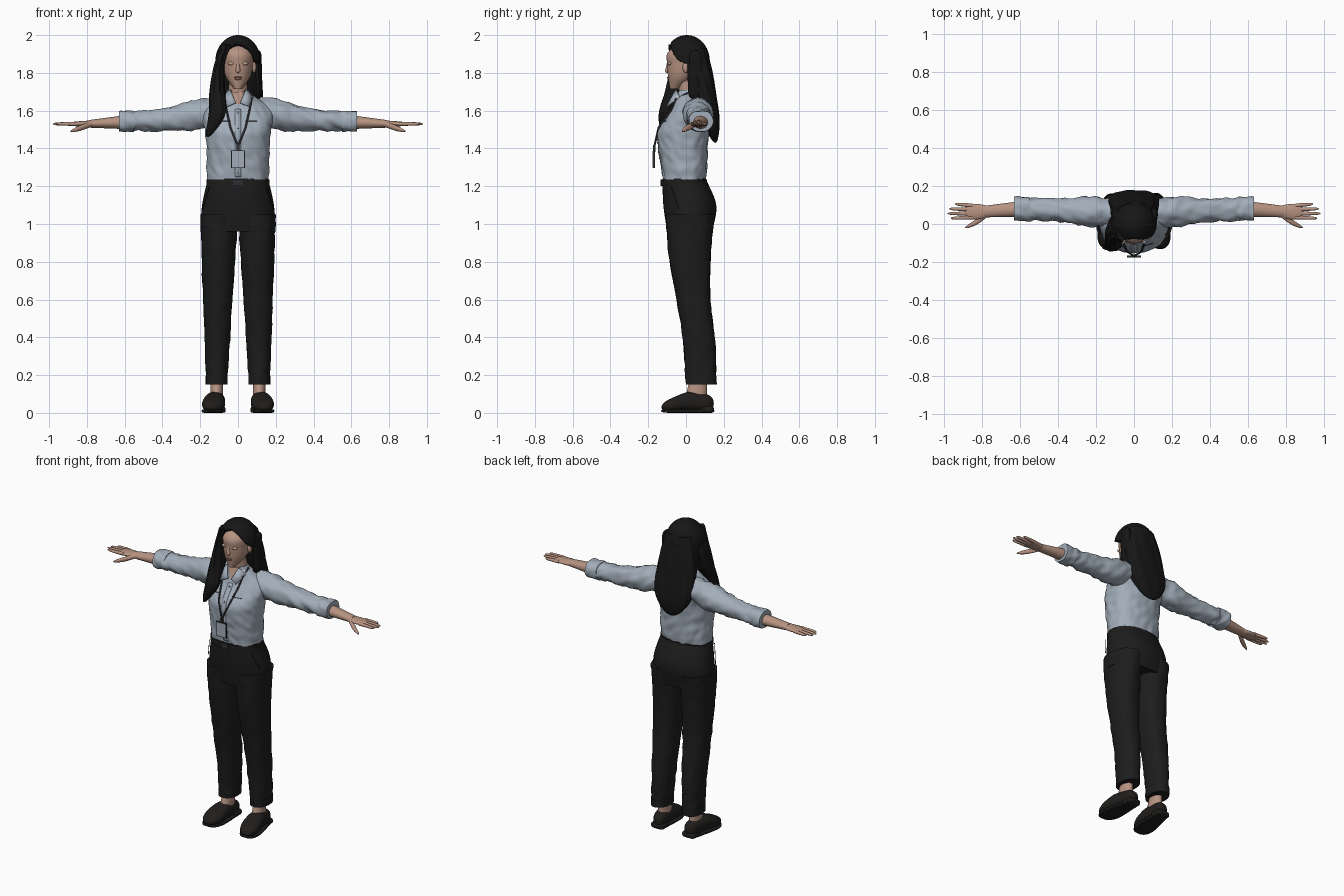
import bpy, bmesh, math
from mathutils import Vector, noise
from mathutils.bvhtree import BVHTree

default_cube = bpy.data.objects.get("Cube")
if default_cube:
    bpy.data.objects.remove(default_cube)

def material(name, *rgb):
    mat = bpy.data.materials.new(name)
    mat.use_nodes = True
    mat.diffuse_color = (*rgb, 1)
    mat.node_tree.nodes["Principled BSDF"].inputs["Base Color"].default_value = (*rgb, 1)
    return mat

SKIN = material("skin", .47, .29, .22)
LIPS = material("lips", .36, .18, .15)
LIDS = material("eyelids", .47, .33, .25)
SHIRT = material("pale blue cloth", .36, .42, .49)
TROUSER = material("black cloth", .012, .012, .012)
HAIR = material("black hair", .008, .008, .008)
LEATHER = material("black leather", .014, .013, .012)
STRAP = material("dark strap", .03, .03, .035)

def finish(name, bm, *mats):
    bmesh.ops.recalc_face_normals(bm, faces=bm.faces)
    mesh = bpy.data.meshes.new(name)
    bm.to_mesh(mesh)
    bm.free()
    for mat in mats:
        mesh.materials.append(mat)
    ob = bpy.data.objects.new(name, mesh)
    bpy.context.collection.objects.link(ob)
    return ob

def along(values, t):
    """Smooth value at t from a number or a list of evenly spread values."""
    if not isinstance(values, list):
        return values
    pts = [2 * values[0] - values[1], *values, 2 * values[-1] - values[-2]]
    i = min(int(t * (len(values) - 1)), len(values) - 2)
    t = t * (len(values) - 1) - i
    a, b, c, d = pts[i:i + 4]
    return b + t / 2 * (c - a + t * (2 * a - 5 * b + 4 * c - d + t * (3 * b - a - 3 * c + d)))

def loft(name, mats, x, y, z, wide, deep=None, axis="Z", power=2, ends=0,
         detail=1, crumple=0, strands=0, rule=None, cut=None):
    """Rings across an axis; ends rounds off the far end (1) or both (2)."""
    deep = wide if deep is None else deep
    across, over = {"Z": "xy", "X": "yz", "Y": "xz"}[axis]
    sides, count = 48 * detail, 32 * detail
    bm = bmesh.new()
    rings = []
    for k in range(count + 1):
        t = (1 - math.cos(math.pi * k / count)) / 2
        reach = (0, t, abs(2 * t - 1))[ends]
        taper = max(math.sqrt(1 - reach ** 8), .03)
        centre = Vector((along(x, t), along(y, t), along(z, t)))
        half_wide, half_deep = along(wide, t) * taper, along(deep, t) * taper
        ring = []
        for i in range(sides):
            angle = math.tau * i / sides
            c, s = math.cos(angle), math.sin(angle)
            off = Vector()
            setattr(off, across, half_wide * math.copysign(abs(c) ** (2 / power), c))
            setattr(off, over, half_deep * math.copysign(abs(s) ** (2 / power), s))
            off *= 1 + strands * math.cos(angle * 9 + centre.z * 14)
            p = centre + off
            p += off.normalized() * crumple * noise.noise(p * 22 + Vector((0, 0, p.x * 18)))
            ring.append(bm.verts.new(p))
        rings.append(ring)
    for low, high in zip(rings, rings[1:]):
        for i in range(sides):
            bm.faces.new((low[i], low[i - 1], high[i - 1], high[i]))
    if cut:
        bmesh.ops.delete(bm, geom=[f for f in bm.faces if cut(f.calc_center_median())], context="FACES")
    else:
        bm.faces.new(rings[0])
        bm.faces.new(rings[-1])
    if rule:
        for f in bm.faces:
            f.material_index = rule(f.calc_center_median())
    return finish(name, bm, *(mats if isinstance(mats, list) else [mats]))

def solid(name, mat, loc, scale, make, **options):
    bm = bmesh.new()
    make(bm, **options)
    for v in bm.verts:
        v.co = Vector(loc) + v.co * Vector(scale)
    finish(name, bm, mat)

def ball(name, mat, loc, scale):
    solid(name, mat, loc, scale, bmesh.ops.create_uvsphere, u_segments=20, v_segments=12, radius=1)

def box(name, mat, loc, scale):
    solid(name, mat, loc, scale, bmesh.ops.create_cube, size=1)

def cord(name, mat, points, radius):
    curve = bpy.data.curves.new(name, "CURVE")
    curve.dimensions, curve.bevel_depth = "3D", radius
    spline = curve.splines.new("POLY")
    spline.points.add(len(points) - 1)
    for point, co in zip(spline.points, points):
        point.co = (*co, 1)
    curve.materials.append(mat)
    bpy.context.collection.objects.link(bpy.data.objects.new(name, curve))

def thicken(ob, amount):
    mod = ob.modifiers.new("thickness", "SOLIDIFY")
    mod.thickness, mod.offset = amount, -1

# Shirt body with an open neck
shirt = loft("shirt", [SHIRT, SKIN], 0, [-.01, -.01, -.015, -.01, .03, .01], [1.2, 1.7],
             [.16, .165, .165, .175, .18, .055], [.11, .12, .13, .135, .11, .055],
             power=2.3, detail=2, crumple=.007, rule=lambda c: int(c.y < 0 and abs(c.x) < (c.z - 1.625) * .55))
chest = BVHTree.FromPolygons([v.co for v in shirt.data.vertices], [p.vertices for p in shirt.data.polygons])

def on_chest(x, z, gap=.002):
    hit = chest.ray_cast(Vector((x, -1, z)), Vector((0, 1, 0)))[0]
    return Vector((x, hit.y - gap, z))

# Placket, buttons, pocket seams and collar
bm = bmesh.new()
columns = [[bm.verts.new(on_chest(x, 1.25 + .012 * i)) for i in range(31)] for x in (-.016, 0, .016)]
for a, b in zip(columns, columns[1:]):
    for i in range(30):
        bm.faces.new((a[i], b[i], b[i + 1], a[i + 1]))
thicken(finish("placket", bm, SHIRT), .003)
for i in range(5):
    ball("button", SHIRT, on_chest(0, 1.27 + i * .08), (.006, .004, .006))
thicken(loft("collar_band", SHIRT, 0, [.02, .005], [1.655, 1.71], [.085, .057], [.075, .055],
             cut=lambda c: c.y < 0 and abs(c.x) < (c.z - 1.62) * .45), .005)
flap = (.04, -.05, 1.71), (.01, -.085, 1.64), (.055, -.1, 1.62), (.08, -.03, 1.67)
for side in (-1, 1):
    cord("pocket_seam", STRAP, [on_chest(side * (.04 + .01 * i), 1.545) for i in range(7)], .002)
    bm = bmesh.new()
    bm.faces.new([bm.verts.new((side * x, y, z)) for x, y, z in flap])
    thicken(finish("collar_flap", bm, SHIRT), .006)

# Arms and hands
def arm_part(name, mat, start, stop, *shape, **options):
    loft(name, mat, [side * start, side * stop], *shape, axis="X", **options)

for side in (-1, 1):
    arm_part("sleeve", SHIRT, .1, .58, [.06, .08], [1.6, 1.57, 1.55, 1.545],
             [.07, .08, .065, .06, .06], [.07, .08, .065, .055, .05], crumple=.012)
    arm_part("cuff", SHIRT, .55, .63, .08, 1.544, .063, .055, power=2.3, crumple=.006)
    arm_part("forearm", SKIN, .58, .79, [.08, .065], [1.54, 1.53], [.042, .03], [.038, .02])
    arm_part("palm", SKIN, .76, .89, .065, 1.53, [.028, .038, .042, .04], [.02, .015, .012], ends=1)
    for i in range(4):
        arm_part("finger", SKIN, .85, .98 - .012 * (i - 1.2) ** 2,
                 [.034 + .021 * i, .03 + .025 * i], 1.53, [.011, .008], ends=1)
    arm_part("thumb", SKIN, .77, .888, [.05, .01, -.02], [1.53, 1.49], [.013, .015, .008], ends=1)

# Trousers and belt
loft("trouser_hips", TROUSER, 0, [-.01, .02, .02], [1.24, .96], [.16, .19, .2], [.115, .14, .12], power=2.2)
for side in (-1, 1):
    loft("trouser_leg", TROUSER, [side * .1, side * .113], [.02, .02, .04, .07, .08], [1.05, .15],
         [.1, .055], [.13, .11, .09, .085, .08], power=2.2, crumple=.006)
    loft("trouser_hem", TROUSER, side * .113, .08, [.15, .195], .058, .081, power=2.2)
    cord("side_pocket_seam", STRAP, [(side * .15, -.08, 1.2), (side * .186, -.04, 1.08)], .002)
loft("belt", LEATHER, 0, -.01, [1.2, 1.236], .167, .12, power=2.2)
box("buckle", STRAP, (0, -.13, 1.218), (.045, .01, .034))

# Feet and loafers
shoe_width = [.04, .045, .055, .06, .045]
for side in (-1, 1):
    foot = [side * .11, side * .137]
    loft("ankle", SKIN, side * .113, [.075, .05], [.24, .06], [.03, .035], [.038, .06])
    loft("shoe", LEATHER, foot, [.147, -.13], [.05, .055, .06, .045, .03], shoe_width,
         [.045, .05, .05, .04, .025], axis="Y", power=2.3, ends=2)
    loft("shoe_tongue", LEATHER, side * .125, [.03, -.07], [.09, .06], .034, .02, axis="Y", ends=2)
    loft("sole", LEATHER, foot, [.15, -.132], .01, [w + .002 for w in shoe_width], .01, axis="Y", power=5, ends=2)
    loft("heel", LEATHER, side * .112, [.148, .07], .018, .045, .018, axis="Y", power=4, ends=2)

# Neck, head and features
loft("neck", SKIN, 0, [.02, .005], [1.62, 1.78], [.056, .046], .05)
loft("head", SKIN, 0, [-.06, -.02, 0, .005, .01], [1.715, 1.975],
     [.02, .065, .08, .08, .02], [.025, .075, .1, .1, .02])
loft("nose", SKIN, 0, [-.09, -.1], [1.87, 1.8], [.008, .01, .016], ends=1)
ball("upper_lip", LIPS, (0, -.093, 1.776), (.023, .008, .005))
ball("lower_lip", LIPS, (0, -.091, 1.768), (.02, .008, .006))
for side in (-1, 1):
    ball("eyelid", LIDS, (side * .035, -.087, 1.85), (.02, .01, .01))
    ball("ear", SKIN, (side * .085, 0, 1.83), (.012, .018, .03))

# Hair cap, opened round the face with an evened rim
bm = bmesh.new()
bmesh.ops.create_uvsphere(bm, u_segments=72, v_segments=56, radius=1)
for v in bm.verts:
    v.co = Vector((0, .004, 1.862)) + v.co * Vector((.12, .122, .138))
face_area = [v for v in bm.verts if v.co.z < 1.955 - 8 * v.co.x ** 2 and v.co.y < .022]
bmesh.ops.delete(bm, geom=face_area, context="VERTS")
for step in range(4):
    bmesh.ops.smooth_vert(bm, verts=[v for v in bm.verts if v.is_boundary], factor=.5,
                          use_axis_x=True, use_axis_y=True, use_axis_z=True)
thicken(finish("hair_cap", bm, HAIR), .035)

# Long hair down the back, over one shoulder and beside the face
loft("hair_back", HAIR, 0, [.05, .07, .1, .13, .155], [1.93, 1.43], [.09, .12, .13, .13, .09],
     [.06, .07, .06, .05, .03], power=2.5, ends=1, detail=2, strands=.025)
loft("hair_front_lock", HAIR, [-.06, -.1, -.11, -.11, -.16], [-.04, -.02, -.05, -.11, -.12], [1.95, 1.46],
     [.03, .03, .04, .045, .03], [.05, .065, .06, .035, .02], ends=1, strands=.06)
loft("hair_side_lock", HAIR, .105, .05, [1.92, 1.66], .02, .04, ends=2, strands=.05)

# Lanyard and badge
for side in (-1, 1):
    cord("lanyard", STRAP, [(side * .07, .01, 1.695), (side * .072, -.055, 1.66), on_chest(side * .06, 1.6, .005),
                            on_chest(side * .04, 1.51, .007), (0, -.168, 1.41)], .005)
box("badge_clip", STRAP, (0, -.168, 1.4), (.014, .012, .035))
box("badge_frame", STRAP, (0, -.17, 1.343), (.074, .01, .094))
box("badge_card", SHIRT, (0, -.174, 1.343), (.066, .006, .086))

# Smooth shading with sharp edges kept
bpy.ops.object.select_all(action="DESELECT")
for ob in bpy.context.scene.objects:
    if ob.type == "MESH":
        ob.select_set(True)
        bpy.context.view_layer.objects.active = ob
bpy.ops.object.shade_smooth_by_angle(angle=math.radians(40))
